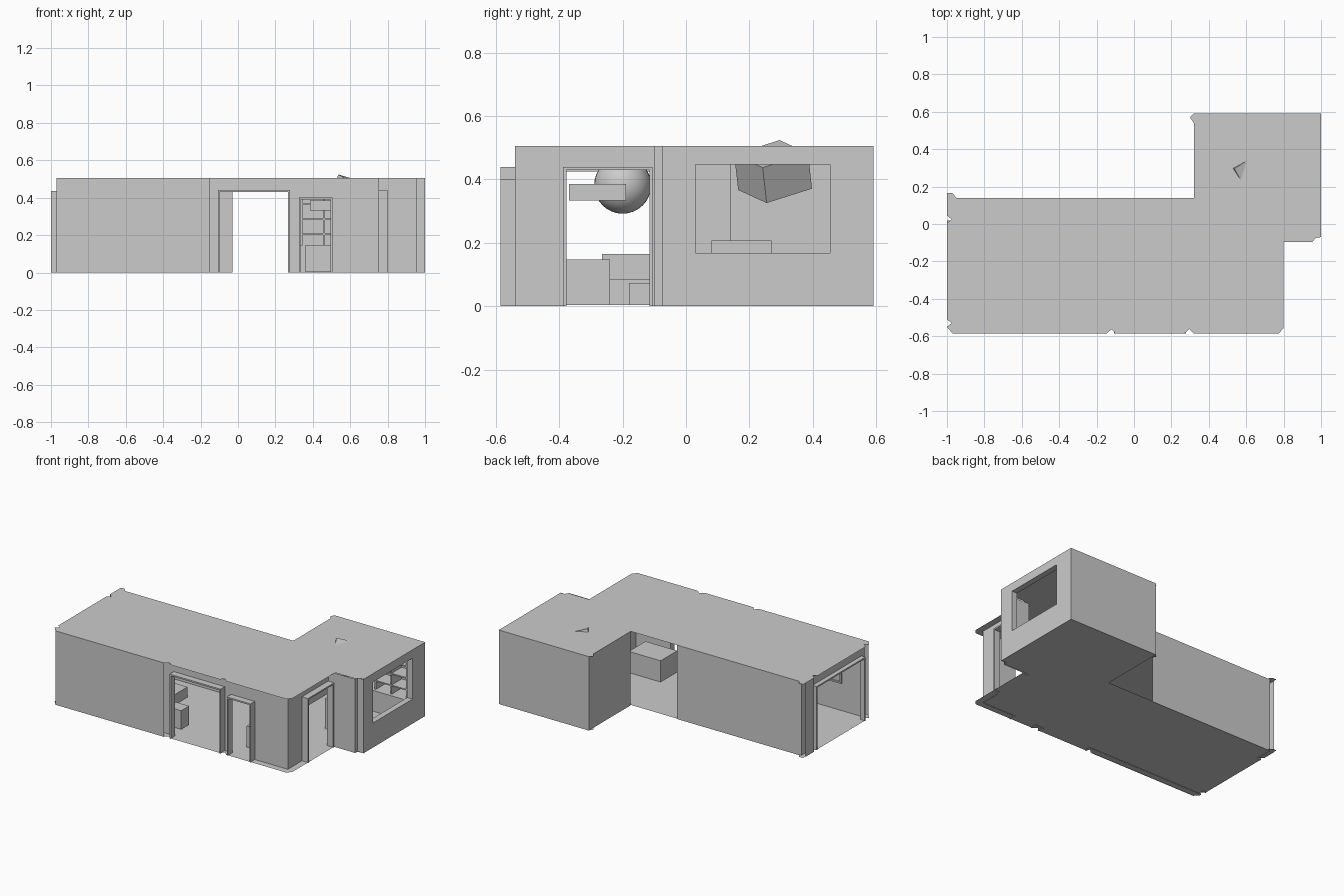
import bpy, bmesh, math
from mathutils import Matrix, Euler

if "Cube" in bpy.data.objects:
    bpy.data.objects.remove(bpy.data.objects["Cube"])

H = 0.505

def make(name, bm):
    me = bpy.data.meshes.new(name)
    bm.to_mesh(me)
    bm.free()
    ob = bpy.data.objects.new(name, me)
    bpy.context.collection.objects.link(ob)
    return ob

def box(name, x, y, z, rot=(0, 0, 0)):
    """Box from (min, max) ranges, optionally turned about its centre."""
    bm = bmesh.new()
    c = [(a + b) / 2 for a, b in (x, y, z)]
    s = [b - a for a, b in (x, y, z)]
    m = Matrix.Translation(c) @ Euler(rot).to_matrix().to_4x4() @ Matrix.Diagonal((*s, 1))
    bmesh.ops.create_cube(bm, size=1, matrix=m)
    return make(name, bm)

def wall(name, axis, pos, a, b, holes=()):
    """Sheet wall along 'x' or 'y' at pos; holes are (start, end, bottom, top)."""
    bm = bmesh.new()
    def quad(a0, a1, z0, z1):
        if a1 - a0 < 1e-4 or z1 - z0 < 1e-4:
            return
        pts = [(a0, z0), (a1, z0), (a1, z1), (a0, z1)]
        bm.faces.new([bm.verts.new((u, pos, z) if axis == 'x' else (pos, u, z)) for u, z in pts])
    at = a
    for h0, h1, z0, z1 in holes:
        quad(at, h0, 0, H)
        quad(h0, h1, 0, z0)
        quad(h0, h1, z1, H)
        at = h1
    quad(at, b, 0, H)
    return make(name, bm)

def frame(name, axis, lo, hi, a, b, bottom, top, t=0.01):
    """Frame of two jambs and a header, lo..hi is the depth."""
    parts = (("left_jamb", (a, a + t), (bottom, top)), ("right_jamb", (b - t, b), (bottom, top)),
             ("header", (a + t, b - t), (top - t, top)))
    for part, u, z in parts:
        x, y = (u, (lo, hi)) if axis == 'x' else ((lo, hi), u)
        box(f"{name}_{part}", x, y, z)

# floor and ceiling sheets with clipped corners and notches
outline = [(-1, -0.55), (-0.97, -0.585), (-0.145, -0.585), (-0.12, -0.562), (-0.1, -0.585),
           (0.27, -0.585), (0.295, -0.562), (0.32, -0.585), (0.775, -0.585), (0.8, -0.555),
           (0.8, -0.095), (0.955, -0.095), (0.97, -0.075), (1, -0.07), (1, 0.592),
           (0.32, 0.592), (0.3, 0.57), (0.32, 0.54), (0.32, 0.14), (-0.95, 0.14),
           (-0.97, 0.165), (-1, 0.165), (-1, 0.045), (-0.975, 0.025), (-1, 0.005),
           (-1, -0.51), (-0.975, -0.53)]
for name, z in (("floor", 0.003), ("ceiling", H)):
    bm = bmesh.new()
    bm.faces.new([bm.verts.new((x, y, z)) for x, y in outline])
    make(name, bm)

# outer walls
wall("front_left_wall", 'x', -0.585, -0.97, -0.15)
wall("front_wall", 'x', -0.54, -0.97, 0.755,
     [(-0.1, 0.275, 0, 0.43), (0.33, 0.5, 0, 0.395)])
wall("right_wall", 'y', 0.755, -0.54, -0.1, [(-0.38, -0.11, 0, 0.43)])
wall("wing_front_wall", 'x', -0.1, 0.755, 0.955)
wall("wing_step_side", 'y', 0.955, -0.1, -0.075)
wall("wing_step_front", 'x', -0.075, 0.955, 1.0)
wall("window_wall", 'y', 1.0, -0.075, 0.592, [(0.03, 0.455, 0.168, 0.447)])
wall("wing_back_wall", 'x', 0.592, 0.32, 1.0)
wall("wing_left_wall", 'y', 0.32, 0.14, 0.592)
wall("back_wall", 'x', 0.14, -0.97, -0.03)
wall("left_wall", 'y', -0.97, -0.54, 0.14, [(-0.5, 0.01, 0, 0.43)])
wall("left_back_pier", 'y', -1.0, 0.045, 0.14)

# door frames standing proud of the walls
frame("front_wide_door", 'x', -0.585, -0.54, -0.108, 0.278, 0, 0.44)
frame("front_small_door", 'x', -0.585, -0.54, 0.325, 0.505, 0, 0.4)
frame("right_door", 'y', 0.755, 0.8, -0.388, -0.105, 0, 0.44)
frame("left_door", 'y', -1.0, -0.97, -0.51, 0.02, 0, 0.435)

# window reveal
for name, y, z in (("window_sill", (0.03, 0.455), (0.166, 0.168)),
                   ("window_head", (0.03, 0.455), (0.447, 0.449)),
                   ("window_reveal_left", (0.028, 0.03), (0.168, 0.447)),
                   ("window_reveal_right", (0.455, 0.457), (0.168, 0.447))):
    box(name, (0.96, 1.0), y, z)

# main room furniture
box("cabinet", (0.36, 0.6), (-0.42, -0.24), (0.003, 0.148))
box("hanging_cupboard", (0.385, 0.62), (-0.37, -0.19), (0.333, 0.385))
box("sofa_back", (-0.8, -0.72), (-0.265, 0.08), (0.003, 0.165))
box("sofa_seat", (-0.72, -0.6), (-0.24, 0.06), (0.003, 0.085))
box("low_table", (-0.5, -0.36), (-0.18, -0.03), (0.003, 0.073))
box("stool", (-0.2, -0.1), (-0.47, -0.385), (0.02, 0.148))
for i in range(2):
    x = -0.8 + i * 0.25
    frame(f"picture_frame_{i}", 'x', -0.54, -0.53, x, x + 0.18, 0.2, 0.36)
    box(f"picture_frame_{i}_base", (x, x + 0.18), (-0.54, -0.53), (0.19, 0.2))

# round lamp
bm = bmesh.new()
bmesh.ops.create_uvsphere(bm, u_segments=32, v_segments=16, radius=0.09,
                          matrix=Matrix.Translation((-0.45, -0.2, 0.382)))
for f in bm.faces:
    f.smooth = True
make("round_lamp", bm)

# wing furniture: counter, shelving and a tilted hood
box("counter", (0.6, 0.8), (0.08, 0.27), (0.003, 0.208))
box("back_cabinet", (0.36, 0.95), (0.46, 0.588), (0.003, 0.145))
for i in range(3):
    box(f"shelf_{i}", (0.335, 0.95), (0.48, 0.588), (0.2 + i * 0.08, 0.208 + i * 0.08))
for i in range(6):
    x = 0.335 + i * 0.12
    box(f"shelf_upright_{i}", (x, x + 0.01), (0.48, 0.588), (0.145, 0.39))
box("tilted_hood", (0.54, 0.71), (0.19, 0.36), (0.365, 0.485),
    (math.radians(16), math.radians(14), math.radians(33)))
